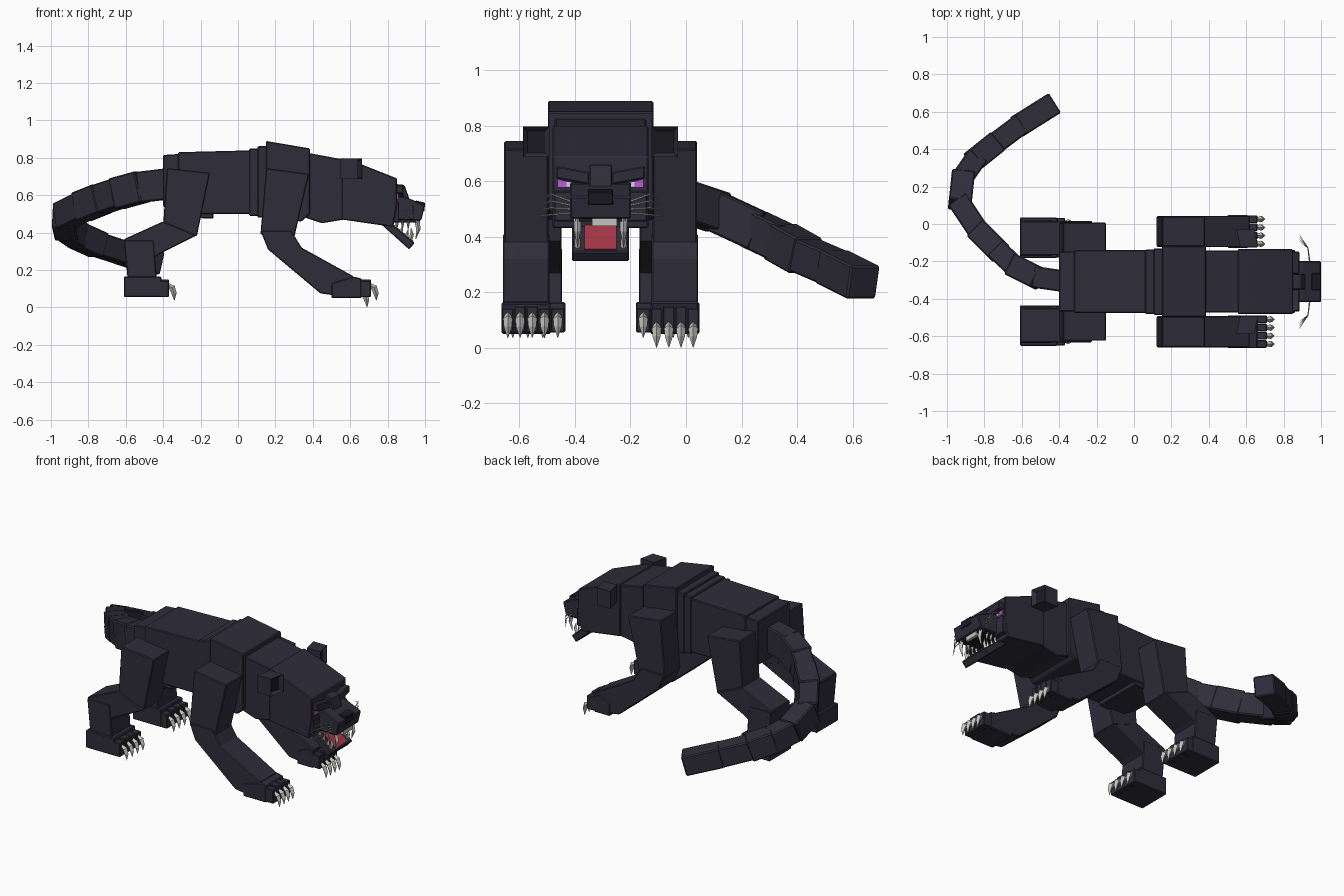
import bpy, bmesh
from mathutils import Vector

if "Cube" in bpy.data.objects:
    bpy.data.objects.remove(bpy.data.objects["Cube"])

YC = -0.308  # centre line of the body


def material(name, r, g, b):
    m = bpy.data.materials.new(name)
    m.use_nodes = True
    m.diffuse_color = (r, g, b, 1)
    m.node_tree.nodes["Principled BSDF"].inputs["Base Color"].default_value = (r, g, b, 1)
    return m


FUR = material("dark fur", .028, .026, .042)
BLACK = material("black", .010, .010, .015)
IVORY = material("claw grey", .55, .55, .52)
RED = material("tongue red", .40, .04, .065)
PURPLE = material("eye purple", .48, .11, .66)
GLINT = material("eye glint", .80, .68, .85)


def finish(name, bm, mat, bevel=0.0):
    bmesh.ops.recalc_face_normals(bm, faces=bm.faces)
    me = bpy.data.meshes.new(name)
    bm.to_mesh(me)
    bm.free()
    me.materials.append(mat)
    ob = bpy.data.objects.new(name, me)
    bpy.context.collection.objects.link(ob)
    if bevel:
        mod = ob.modifiers.new("soft edge", 'BEVEL')
        mod.width, mod.segments = bevel, 1
    return ob


def prism(name, outline, y, half, mat=FUR, bevel=.005):
    """Side outline in x, z extruded across the body."""
    bm = bmesh.new()
    sides = [[bm.verts.new((x, y + s * half, z)) for x, z in outline] for s in (-1, 1)]
    bm.faces.new(sides[0])
    bm.faces.new(sides[1][::-1])
    n = len(outline)
    for i in range(n):
        j = (i + 1) % n
        bm.faces.new((sides[0][i], sides[0][j], sides[1][j], sides[1][i]))
    return finish(name, bm, mat, bevel)


def block(name, x0, x1, z0, z1, y, half, mat=FUR, bevel=.005):
    return prism(name, [(x0, z0), (x1, z0), (x1, z1), (x0, z1)], y, half, mat, bevel)


def spike(name, points, radii, mat=IVORY):
    """Four-sided tapering tube along a path."""
    bm = bmesh.new()
    pts = [Vector(p) for p in points]
    rings = []
    for i, p in enumerate(pts):
        d = (pts[min(i + 1, len(pts) - 1)] - pts[max(i - 1, 0)]).normalized()
        a = d.cross(Vector((0, 1, 0)) if abs(d.y) < .7 else Vector((0, 0, 1))).normalized()
        b = d.cross(a)
        rings.append([bm.verts.new(p + v * radii[i]) for v in (a, b, -a, -b)])
    for r, q in zip(rings, rings[1:]):
        for i in range(4):
            j = (i + 1) % 4
            bm.faces.new((r[i], r[j], q[j], q[i]))
    bm.faces.new(rings[0])
    bm.faces.new(rings[-1])
    return finish(name, bm, mat)


# Trunk, rear to front
prism("hips", [(-.40, .54), (-.30, .48), (-.13, .475), (-.13, .80), (-.32, .82), (-.40, .815)], YC, .160)
prism("torso", [(-.32, .52), (-.20, .50), (.08, .50), (.08, .84), (-.32, .83)], YC, .168)
block("rib_band_rear", .06, .115, .49, .85, YC, .172)
block("rib_band_front", .105, .16, .48, .862, YC, .178)
prism("shoulders", [(.15, .47), (.34, .46), (.385, .50), (.385, .85), (.15, .89)], YC, .19)
prism("neck", [(.36, .48), (.45, .45), (.57, .47), (.57, .79), (.38, .825)], YC, .165)

# Head
prism("head", [(.555, .47), (.83, .43), (.85, .55), (.85, .69), (.66, .765), (.555, .80)], YC, .173)
prism("muzzle", [(.82, .47), (.98, .465), (1.0, .545), (.90, .59), (.82, .60)], YC, .110)
prism("nose_bridge", [(.84, .55), (.92, .57), (.89, .655), (.84, .66)], YC, .042)
prism("nose", [(.95, .51), (.997, .515), (1.0, .56), (.95, .572)], YC, .045, BLACK, .003)
prism("lower_jaw", [(.77, .44), (.915, .31), (.945, .345), (.83, .44)], YC, .103)
prism("tongue", [(.82, .435), (.93, .347), (.938, .356), (.83, .445)], YC, .058, RED, 0)
block("mouth_roof", .82, .965, .455, .468, YC, .09, BLACK, 0)
block("upper_incisors", .955, .972, .438, .468, YC + .015, .045, IVORY, 0)

for s, side in ((-1, "right"), (1, "left")):
    # Ears with a sunken front face
    ear = bmesh.new()
    bmesh.ops.create_cube(ear, size=1)
    for v in ear.verts:
        v.co = (.605 + v.co.x * .095 - s * v.co.y * .02, YC + s * .232 + v.co.y * .095, .742 + v.co.z * .11)
    front = [f for f in ear.faces if f.calc_center_median().x > .64]
    bmesh.ops.inset_individual(ear, faces=front, thickness=.022, depth=-.02)
    ob = finish(side + "_ear", ear, FUR)
    ob.data.materials.append(BLACK)
    for p in ob.data.polygons:
        c = p.center
        if .62 < c.x < .645 and p.normal.x > .8:
            p.material_index = 1

    # Eyes under angled brows
    eye = prism(side + "_eye", [(.849, .577), (.857, .577), (.857, .608), (.849, .608)], YC + s * .113, .042, PURPLE, 0)
    for v in eye.data.vertices:
        if abs(v.co.y - YC) < .1 and v.co.z > .59:
            v.co.z = .588
    block(side + "_eye_glint", .856, .859, .582, .597, YC + s * .112, .010, GLINT, 0)
    brow = block(side + "_brow", .84, .885, .61, .655, YC + s * .1, .06)
    for v in brow.data.vertices:
        v.co.z -= .022 * (1 if abs(v.co.y - YC) < .1 else 0)
    block(side + "_cheek", .80, .862, .455, .565, YC + s * .128, .04)

    # Teeth
    y = YC + s * .083
    spike(side + "_upper_fang", [(.955, y, .47), (.965, y, .42), (.95, y, .365)], [.014, .012, .001])
    spike(side + "_lower_fang", [(.915, y, .345), (.93, y, .39), (.925, y, .425)], [.013, .010, .001])
    for k in range(3):
        x = .85 + k * .03
        spike(f"{side}_upper_molar_{k}", [(x, y, .465), (x, y, .415)], [.012, .001])
        spike(f"{side}_lower_molar_{k}", [(x - .01, y, .42 - k * .022), (x, y, .455 - k * .018)], [.012, .001])

    # Whiskers
    for k in range(4):
        z = .485 + k * .013
        spike(f"{side}_whisker_{k}",
              [(.94, YC + s * .10, z), (.93, YC + s * .18, z + .012 * (k - .5)),
               (.885, YC + s * (.25 - k * .012), z + .008 * (k - 2))], [.004, .003, .0008])

    # Front leg
    y = YC + s * .268
    prism(side + "_front_upper_leg", [(.15, .745), (.38, .715), (.30, .37), (.12, .39)], y, .080)
    prism(side + "_front_lower_leg",
          [(.12, .41), (.285, .41), (.34, .32), (.62, .165), (.58, .055), (.44, .075), (.16, .31)], y, .084)
    back = .05 if s > 0 else 0
    front_x = .71 - back
    prism(side + "_front_paw", [(.50, .05), (front_x - .05, .05), (front_x - .05, .155),
                                (.62 - back, .165), (.50, .13)], y, .088)

    # Hind leg
    yh = YC + s * .228
    prism(side + "_thigh", [(-.38, .745), (-.15, .72), (-.22, .38), (-.40, .44)], yh, .088)
    prism(side + "_hind_shin", [(-.40, .46), (-.22, .385), (-.42, .285), (-.50, .23), (-.60, .27), (-.61, .365)],
          yh + s * .005, .092)
    prism(side + "_hind_ankle", [(-.61, .36), (-.45, .36), (-.435, .15), (-.59, .15)], yh + s * .005, .095)
    block(side + "_hind_paw", -.61, -.41, .055, .165, yh + s * .007, .108)

    # Toes and claws on both paws
    for paw, x, yy, w in (("front", front_x, y, .044), ("hind", -.37, yh + s * .007, .054)):
        down = .035 if paw == "front" and s > 0 else 0
        for k in range(4):
            ty = yy + (k - 1.5) * w
            block(f"{side}_{paw}_toe_{k}", x - .07, x, .055, .15 - .008 * (k % 3 == 0), ty, w * .47, FUR, .004)
            spike(f"{side}_{paw}_claw_{k}",
                  [(x - .01, ty, .125 - down), (x + .018, ty, .105 - down), (x + .028, ty, .075 - down),
                   (x + .03, ty, .036 - down)], [.008, .017, .014, .001])

# Tail: overlapping blocks along a curling path
path = [(-.38, -.305, .66), (-.52, -.285, .643), (-.64, -.225, .61), (-.73, -.14, .58), (-.83, -.04, .54),
        (-.93, .11, .49), (-.915, .25, .425), (-.85, .345, .38), (-.75, .425, .335),
        (-.61, .53, .29), (-.435, .64, .235)]
for i, (a, b) in enumerate(zip(path, path[1:])):
    a, b = Vector(a), Vector(b)
    d = (b - a).normalized()
    across = d.cross(Vector((0, 0, 1))).normalized()
    up = across.cross(d)
    wide = .058 + .004 * (i % 2)
    tall = .083 - .0028 * i + .004 * (i % 2)
    extra = .012 if i < 9 else 0
    bm = bmesh.new()
    bmesh.ops.create_cube(bm, size=2)
    for v in bm.verts:
        base = b + d * extra if v.co.z > 0 else a - d * .012
        v.co = base + across * v.co.x * wide + up * v.co.y * tall
    finish(f"tail_segment_{i}", bm, FUR, .007)
